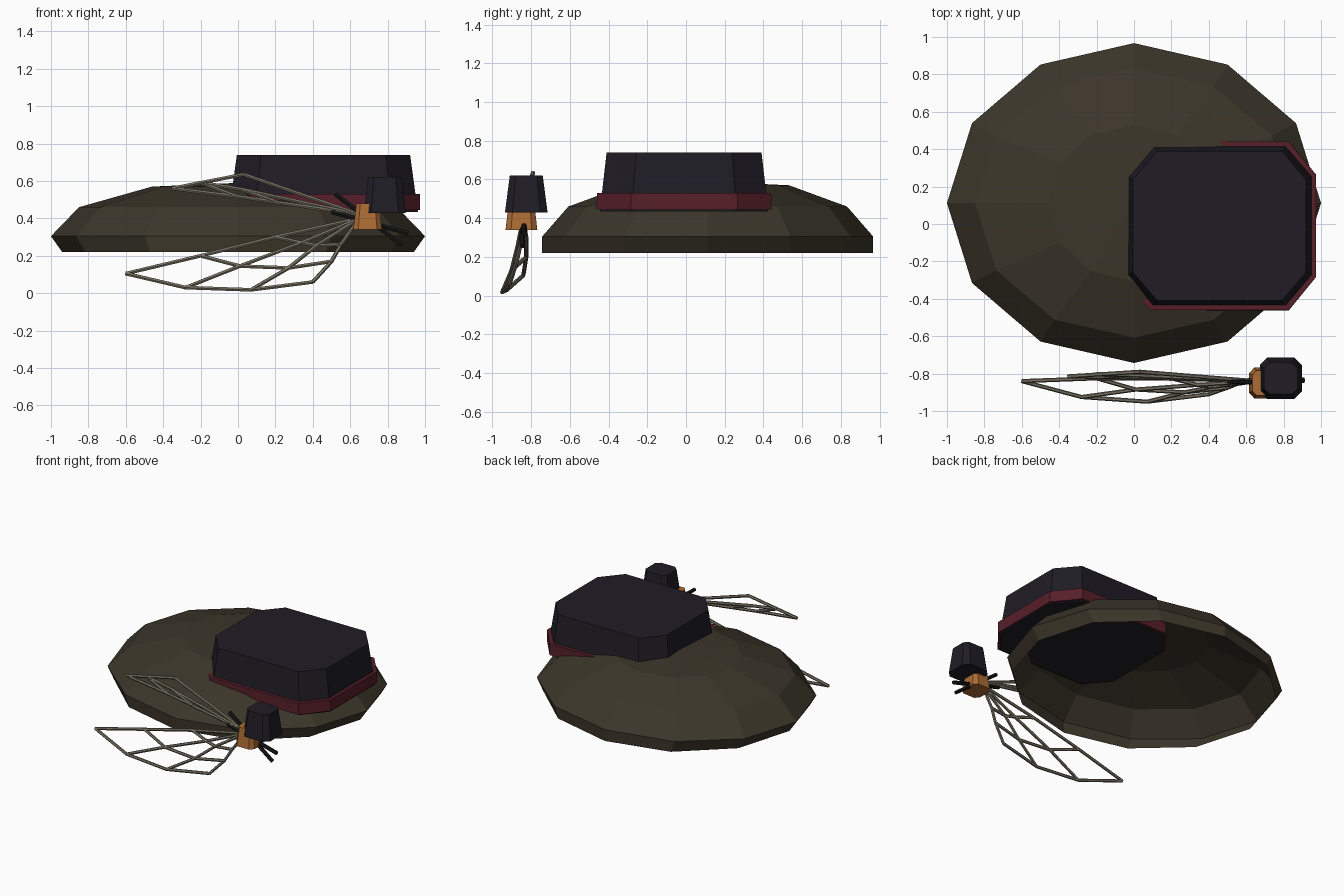
import bpy
from math import cos, sin, pi
from mathutils import Vector

if "Cube" in bpy.data.objects:
    bpy.data.objects.remove(bpy.data.objects["Cube"])


def material(name, rgb):
    m = bpy.data.materials.new(name)
    m.diffuse_color = (*rgb, 1)
    m.use_nodes = True
    m.node_tree.nodes["Principled BSDF"].inputs["Base Color"].default_value = m.diffuse_color
    return m


OLIVE = material("olive", (0.045, 0.037, 0.023))
BLACK = material("black", (0.014, 0.012, 0.018))
RED = material("red", (0.095, 0.013, 0.022))
ORANGE = material("orange", (0.42, 0.15, 0.035))
GREY = material("vein grey", (0.2, 0.18, 0.135))
DARK = material("dark", (0.009, 0.008, 0.009))


def make(name, verts, faces, mat):
    me = bpy.data.meshes.new(name)
    me.from_pydata(verts, [], faces)
    me.materials.append(mat)
    ob = bpy.data.objects.new(name, me)
    bpy.context.collection.objects.link(ob)
    return ob


def side_faces(n, start=0):
    return [(start + i, start + (i + 1) % n, start + n + (i + 1) % n, start + n + i) for i in range(n)]


def octagon(cx, cy, hx, hy, z, chamfer):
    # rectangle with cut corners, counter-clockwise
    a, b = hx * (1 - chamfer[0]), hy * (1 - chamfer[1])
    pts = [(hx, -b), (hx, b), (a, hy), (-a, hy), (-hx, b), (-hx, -b), (-a, -hy), (a, -hy)]
    return [(cx + x, cy + y, z) for x, y in pts]


def frustum(name, centre, low, high, z0, z1, mat, chamfer):
    v = octagon(*centre, *low, z0, chamfer) + octagon(*centre, *high, z1, chamfer)
    f = side_faces(8) + [tuple(range(7, -1, -1)), tuple(range(8, 16))]
    return make(name, v, f, mat)


def rods(name, lines, radius, mat, sides=6):
    # straight tubes along each polyline segment, joined in one mesh
    verts, faces = [], []
    for line in lines:
        for p, q in zip(line, line[1:]):
            p, q = Vector(p), Vector(q)
            rot = (q - p).to_track_quat('Z', 'Y')
            s = len(verts)
            for end in (p, q):
                for i in range(sides):
                    t = 2 * pi * i / sides
                    verts.append(end + rot @ Vector((radius * cos(t), radius * sin(t), 0)))
            faces += side_faces(sides, s)
            faces += [tuple(range(s + sides - 1, s - 1, -1)), tuple(range(s + sides, s + 2 * sides))]
    return make(name, verts, faces, mat)


# Twelve-sided open dome
N = 12
rings = [(0.94, 0.855, 0.22), (1.0, 0.855, 0.305), (0.85, 0.72, 0.46), (0.46, 0.42, 0.57)]
verts = [(rx * cos(2 * pi * i / N), 0.112 + ry * sin(2 * pi * i / N), z)
         for rx, ry, z in rings for i in range(N)]
verts.append((0, 0.112, 0.59))
faces = [f for r in range(3) for f in side_faces(N, r * N)]
faces += [(3 * N + i, 3 * N + (i + 1) % N, 4 * N) for i in range(N)]
make("hat_dome", verts, faces, OLIVE)

# Large crown and its ribbon
frustum("hat_crown", (0.457, -0.01), (0.505, 0.435), (0.463, 0.4), 0.435, 0.74, BLACK, (0.28, 0.38))
frustum("hat_band", (0.457, -0.01), (0.515, 0.452), (0.515, 0.45), 0.445, 0.53, RED, (0.28, 0.39))

# Insect body and small head
frustum("insect_body", (0.693, -0.85), (0.077, 0.082), (0.06, 0.066), 0.34, 0.48, ORANGE, (0.35, 0.35))
frustum("insect_head", (0.785, -0.825), (0.112, 0.11), (0.09, 0.085), 0.43, 0.62, BLACK, (0.35, 0.35))

# Thin legs crossing through the body
rods("insect_legs", [[(0.52, -0.845, 0.53), (0.88, -0.845, 0.255)],
                     [(0.50, -0.84, 0.435), (0.91, -0.835, 0.32)]], 0.014, DARK)

# Upper wing: outline, middle vein and cross veins
root = (0.65, -0.84, 0.42)
tip, peak, edge = (-0.355, -0.815, 0.56), (0.03, -0.79, 0.635), (-0.2, -0.802, 0.592)
mid, low, low2 = (0.02, -0.81, 0.555), (-0.01, -0.82, 0.518), (0.2, -0.828, 0.49)
rods("upper_wing", [[root, peak, tip, low, root], [root, mid, edge],
                    [edge, low], [mid, low2]], 0.011, GREY)

# Lower wing: four ribs, rim and two chains of cross veins
root = (0.65, -0.84, 0.4)
a1, a2, tip = (0.2, -0.825, 0.3), (-0.2, -0.825, 0.2), (-0.6, -0.84, 0.105)
b1, b2, b3 = (0.34, -0.86, 0.27), (0.01, -0.885, 0.145), (-0.28, -0.925, 0.03)
c1, c2, c3 = (0.42, -0.87, 0.255), (0.27, -0.9, 0.135), (0.07, -0.95, 0.018)
d1, d2, d3 = (0.55, -0.855, 0.26), (0.5, -0.875, 0.17), (0.4, -0.91, 0.06)
rods("lower_wing", [[root, a1, a2, tip], [root, b1, b2, b3], [root, c1, c2, c3],
                    [root, d1, d2, d3], [tip, b3, c3, d3],
                    [a2, b2, c2, d2], [a1, b1, c1, d1]], 0.011, GREY)
